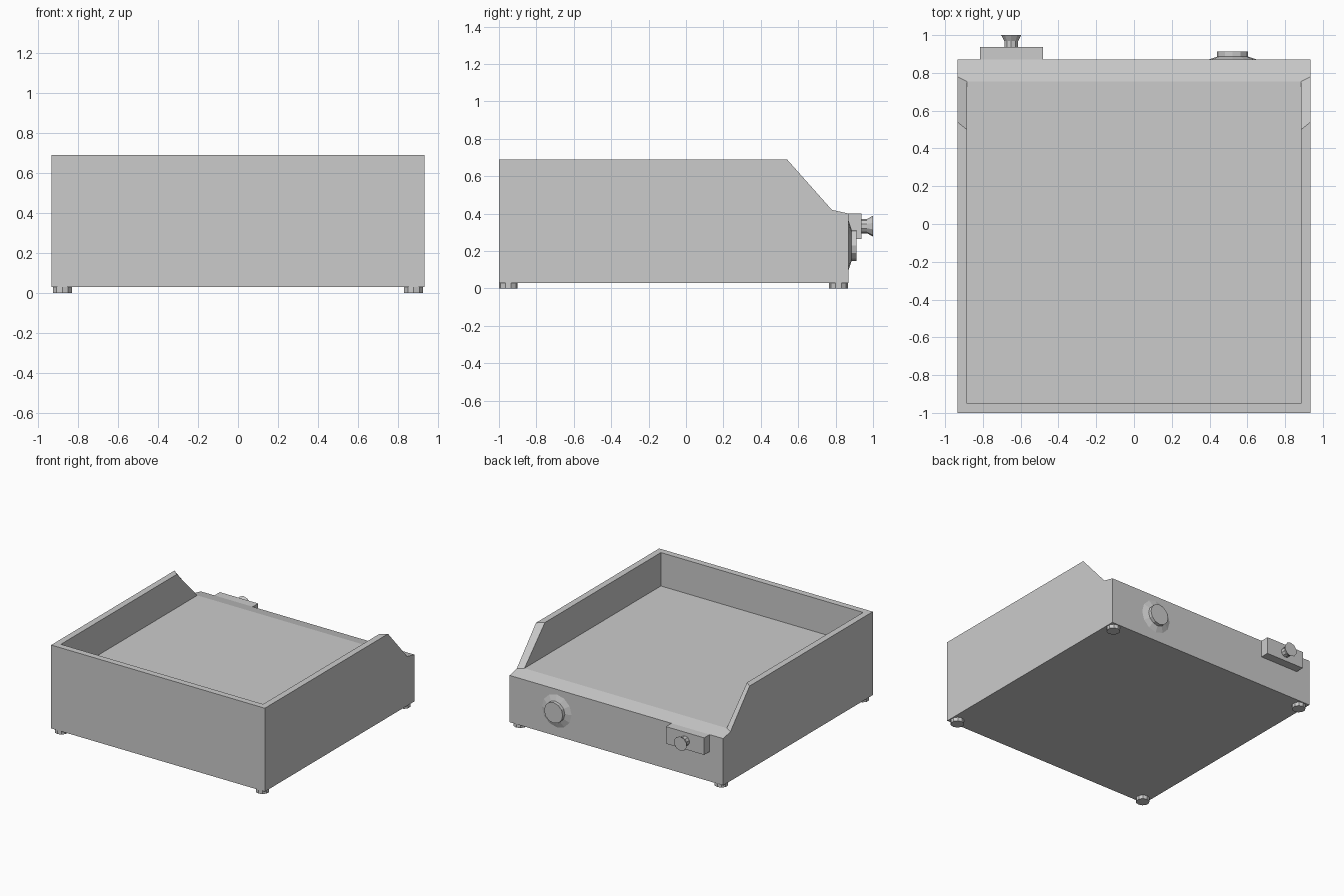
import bpy, bmesh
from math import cos, sin, pi

if "Cube" in bpy.data.objects:
    bpy.data.objects.remove(bpy.data.objects["Cube"])


def add_mesh(name, bm):
    bmesh.ops.remove_doubles(bm, verts=bm.verts, dist=1e-5)
    bmesh.ops.recalc_face_normals(bm, faces=bm.faces)
    me = bpy.data.meshes.new(name)
    bm.to_mesh(me)
    bm.free()
    ob = bpy.data.objects.new(name, me)
    bpy.context.collection.objects.link(ob)
    return ob


def lathe(name, profile, sides, loc, along_y=False):
    """Capped turned part from (radius, height) pairs, about z or y."""
    bm = bmesh.new()
    rings = []
    for r, h in profile:
        ring = []
        for i in range(sides):
            a = 2 * pi * i / sides + pi / 2
            u, v = r * cos(a), r * sin(a)
            ring.append(bm.verts.new((u, h, v) if along_y else (u, v, h)))
        rings.append(ring)
    for a, b in zip(rings, rings[1:]):
        for i in range(sides):
            j = (i + 1) % sides
            bm.faces.new((a[i], a[j], b[j], b[i]))
    bm.faces.new(rings[0])
    bm.faces.new(rings[-1])
    ob = add_mesh(name, bm)
    ob.location = loc
    return ob


# Tray body: outer and inner side profiles (y, z), mirrored across x
XO, XI, FLOOR = 0.935, 0.885, 0.4256
outer = [(-1, 0.03), (0.87, 0.03), (0.87, 0.40), (0.78, 0.42), (0.54, 0.69), (-1, 0.69)]
inner = [(-0.95, FLOOR), (0.755, FLOOR), (0.50, 0.69), (-0.95, 0.69)]
bm = bmesh.new()
O, I = {}, {}
for s in (-1, 1):
    O[s] = [bm.verts.new((s * XO, y, z)) for y, z in outer]
    I[s] = [bm.verts.new((s * XI, y, z)) for y, z in inner]
    o, i = O[s], I[s]
    bm.faces.new(o)                          # outer wall
    bm.faces.new(i)                          # inner wall
    bm.faces.new((o[3], o[4], i[2], i[1]))   # sloped rim
    bm.faces.new((o[4], o[5], i[3], i[2]))   # top rim
L, R, l, r = O[-1], O[1], I[-1], I[1]
bm.faces.new((L[0], R[0], R[1], L[1]))                # underside
bm.faces.new((L[1], R[1], R[2], L[2]))                # back
bm.faces.new((L[0], R[0], R[5], L[5]))                # front
bm.faces.new((L[5], R[5], r[3], l[3]))                # front rim
bm.faces.new((l[3], r[3], r[0], l[0]))                # inner front
bm.faces.new((l[0], r[0], r[1], l[1]))                # tray surface
bm.faces.new((L[2], R[2], R[3], r[1], l[1], L[3]))    # sloped back lip
add_mesh("tray_body", bm)

# Feet
for x in (-0.88, 0.88):
    for y, end in ((-0.95, "front"), (0.815, "back")):
        side = "left" if x < 0 else "right"
        lathe(f"foot_{end}_{side}", [(0.05, 0), (0.05, 0.03)], 10, (x, y, 0))

# Block on the back with its flared knob
bm = bmesh.new()
bmesh.ops.create_cube(bm, size=1)
bmesh.ops.scale(bm, vec=(0.335, 0.07, 0.135), verts=bm.verts)
block = add_mesh("back_block", bm)
block.location = (-0.648, 0.903, 0.3325)
lathe("knob", [(0.038, 0.93), (0.038, 0.968), (0.056, 1.0)], 10, (-0.65, 0, 0.333), True)

# Round dial on the back
lathe("dial", [(0.13, 0.87), (0.082, 0.886), (0.082, 0.912)], 12, (0.522, 0, 0.23), True)
